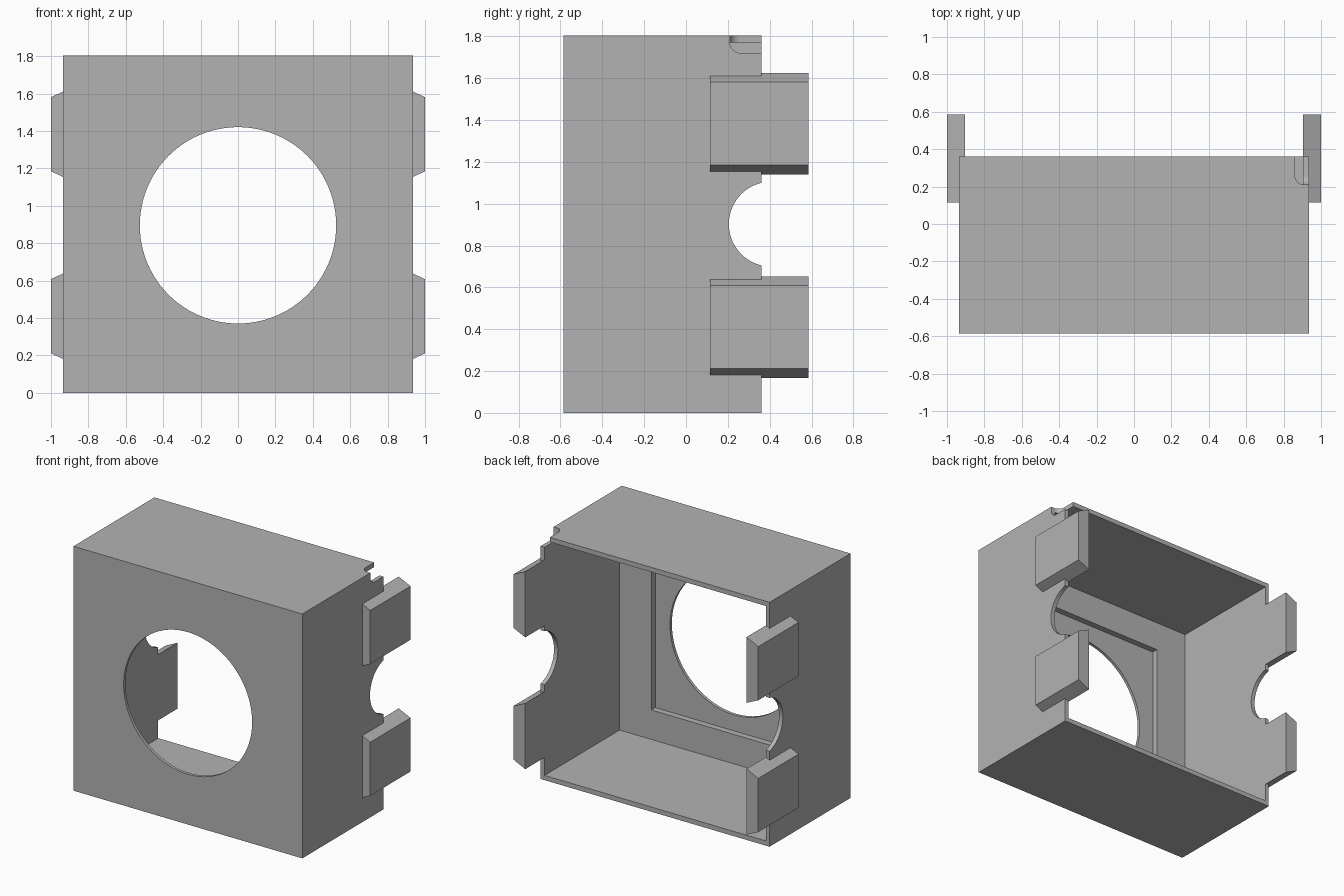
import bpy
import bmesh
from mathutils import Matrix, Vector

if "Cube" in bpy.data.objects:
    bpy.data.objects.remove(bpy.data.objects["Cube"], do_unlink=True)

W, H = 0.935, 1.805           # half width and height of the housing
FRONT, BACK = -0.585, 0.36    # depth range of the housing
MID = H / 2
SIDE, PLATE = 0.031, 0.035    # wall thicknesses

grey = bpy.data.materials.new("light grey")
grey.use_nodes = True
grey.diffuse_color = (0.45, 0.45, 0.45, 1)
grey.node_tree.nodes["Principled BSDF"].inputs["Base Color"].default_value = grey.diffuse_color


def make(name, bm):
    bmesh.ops.recalc_face_normals(bm, faces=bm.faces)
    mesh = bpy.data.meshes.new(name)
    bm.to_mesh(mesh)
    bm.free()
    mesh.materials.append(grey)
    obj = bpy.data.objects.new(name, mesh)
    bpy.context.collection.objects.link(obj)
    return obj


def box_bm(lo, hi):
    lo, hi = Vector(lo), Vector(hi)
    bm = bmesh.new()
    bmesh.ops.create_cube(bm, size=1, matrix=Matrix.Translation((lo + hi) / 2) @ Matrix.Diagonal((*(hi - lo), 1)))
    return bm


def box(name, lo, hi):
    return make(name, box_bm(lo, hi))


def cylinder(name, axis, centre, radius, depth):
    bm = bmesh.new()
    turn = Matrix.Rotation(1.5707963, 4, "X" if axis == "Y" else "Y")
    bmesh.ops.create_cone(bm, cap_ends=True, segments=96, radius1=radius, radius2=radius,
                          depth=depth, matrix=Matrix.Translation(centre) @ turn)
    return make(name, bm)


def combine(target, other, operation):
    mod = target.modifiers.new(operation, "BOOLEAN")
    mod.operation, mod.solver, mod.object = operation, "EXACT", other
    graph = bpy.context.evaluated_depsgraph_get()
    mesh = bpy.data.meshes.new_from_object(target.evaluated_get(graph))
    target.modifiers.clear()
    target.data = mesh
    bpy.data.objects.remove(other, do_unlink=True)


def corner_notch(sx, top):
    # Notch with rounded inner edges, placed at one back corner
    bm = box_bm((0.86, 0.21, 1.72), (1.1, 0.5, 1.95))
    inner = [e for e in bm.edges if all(v.co.y < 0.3 for v in e.verts)
             and (all(v.co.x < 0.9 for v in e.verts) or all(v.co.z < 1.8 for v in e.verts))]
    bmesh.ops.bevel(bm, geom=inner, offset=0.05, segments=8, profile=0.5, affect="EDGES")
    for v in bm.verts:
        v.co.x *= sx
        v.co.z = v.co.z if top else H - v.co.z
    return make("notch_cutter", bm)


def clip_tab(sx, z):
    # Chamfered block extruded along y
    bm = bmesh.new()
    section = [(0.904, -0.243), (1.0, -0.198), (1.0, 0.198), (0.904, 0.243)]
    face = bm.faces.new([bm.verts.new((sx * x, 0.115, z + dz)) for x, dz in section])
    out = bmesh.ops.extrude_face_region(bm, geom=[face])
    moved = [g for g in out["geom"] if isinstance(g, bmesh.types.BMVert)]
    bmesh.ops.translate(bm, verts=moved, vec=(0, 0.47, 0))
    return make("clip_tab", bm)


# Open-backed housing with a framed front
housing = box("housing", (-W, FRONT, 0), (W, BACK, H))
combine(housing, box("cavity", (SIDE - W, FRONT + 0.068, PLATE), (W - SIDE, 1, H - PLATE)), "DIFFERENCE")
combine(housing, box("recess", (-0.645, FRONT + 0.022, MID - 0.65), (0.645, 0, MID + 0.65)), "DIFFERENCE")

# Round front opening and half-round side cutouts
combine(housing, cylinder("front_hole", "Y", (0, FRONT, 0.896), 0.525, 0.4), "DIFFERENCE")
combine(housing, cylinder("side_cutout", "X", (0, 0.408, MID), 0.203, 3), "DIFFERENCE")

# Corner notches, then clip tabs on both side walls
for sx in (-1, 1):
    for top in (False, True):
        combine(housing, corner_notch(sx, top), "DIFFERENCE")
for sx in (-1, 1):
    for z in (0.41, 1.383):
        combine(housing, clip_tab(sx, z), "UNION")

bpy.ops.object.select_all(action="DESELECT")
housing.select_set(True)
bpy.context.view_layer.objects.active = housing
bpy.ops.object.shade_smooth_by_angle(angle=0.5)
